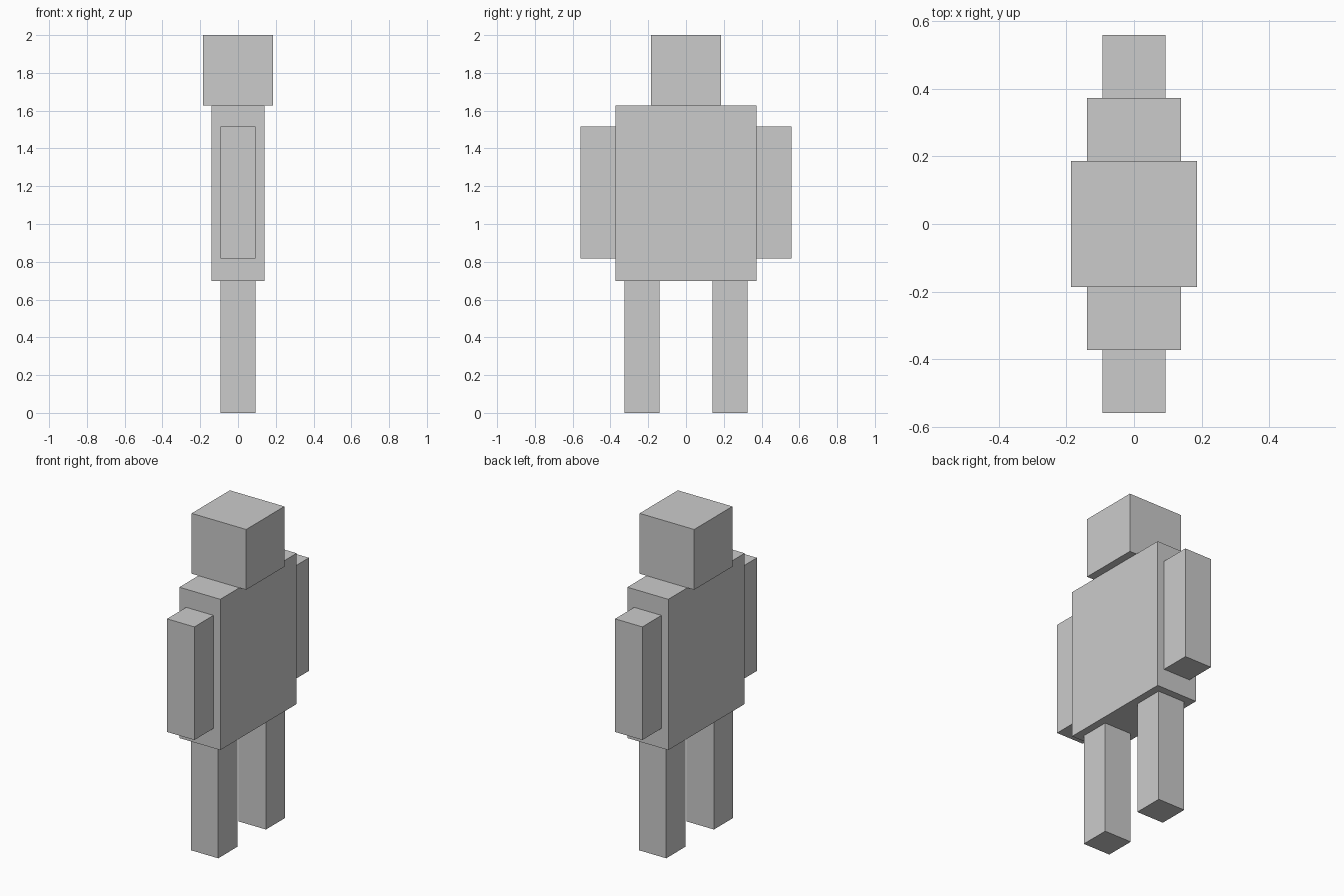
import bpy

if "Cube" in bpy.data.objects:
    bpy.data.objects.remove(bpy.data.objects["Cube"])

U = 2 / 21.5  # one building unit: the figure is 21.5 units tall

grey = bpy.data.materials.new("light_grey")
grey.diffuse_color = (0.6, 0.6, 0.6, 1)
grey.use_nodes = True
grey.node_tree.nodes["Principled BSDF"].inputs["Base Color"].default_value = grey.diffuse_color


def block(name, size, y, bottom):
    """Box of the given size, in units, standing at height bottom."""
    bpy.ops.mesh.primitive_cube_add(size=1, location=(0, y * U, (bottom + size[2] / 2) * U))
    ob = bpy.context.object
    ob.name = name
    ob.scale = [s * U for s in size]
    bpy.ops.object.transform_apply(location=False, rotation=False, scale=True)
    ob.data.materials.append(grey)


# Head and torso
block("head", (4, 4, 4), 0, 17.5)
block("torso", (3, 8, 10), 0, 7.5)

# Paired limbs
for side, s in (("left", 1), ("right", -1)):
    block(side + "_arm", (2, 2, 7.5), 5 * s, 8.8)
    block(side + "_leg", (2, 2, 7.5), 2.5 * s, 0)
